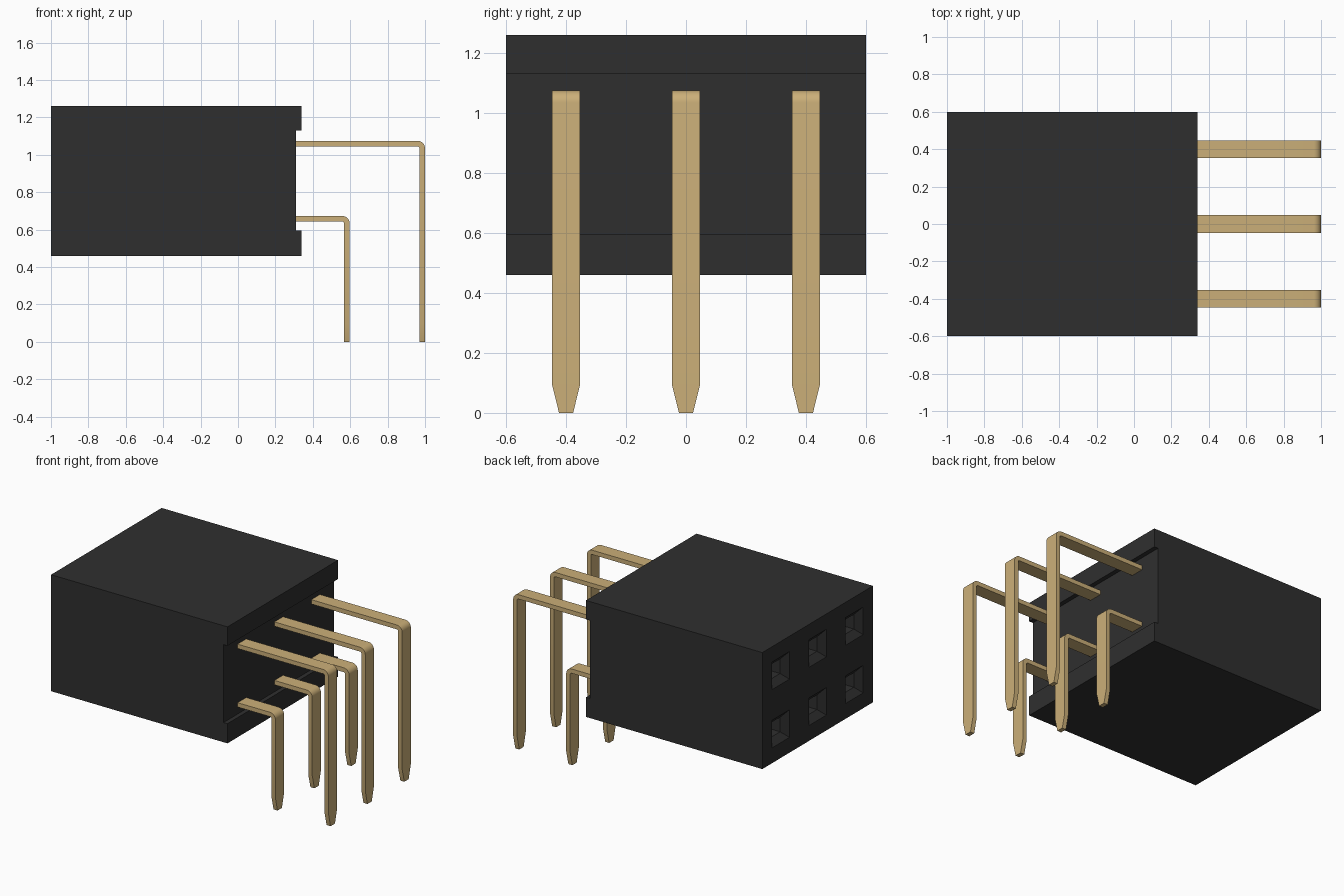
import bpy, bmesh, math

cube = bpy.data.objects.get("Cube")
if cube:
    bpy.data.objects.remove(cube, do_unlink=True)

ROWS = (-0.4, 0.0, 0.4)      # contact positions across the housing
PIN_HALF = 0.047             # half of the pin width
PIN_THICK = 0.03


def material(name, rgb, rough):
    mat = bpy.data.materials.new(name)
    mat.use_nodes = True
    mat.diffuse_color = (*rgb, 1)
    bsdf = mat.node_tree.nodes["Principled BSDF"]
    bsdf.inputs["Base Color"].default_value = (*rgb, 1)
    bsdf.inputs["Roughness"].default_value = rough
    return mat


black = material("black plastic", (0.028, 0.028, 0.028), 0.6)
gold = material("gold metal", (0.6, 0.43, 0.19), 0.5)


def loft(bm, rings):
    """Skin a row of point rings into a closed solid."""
    loops = [[bm.verts.new(p) for p in ring] for ring in rings]
    for a, b in zip(loops, loops[1:]):
        for i in range(len(a)):
            j = (i + 1) % len(a)
            bm.faces.new((a[i], a[j], b[j], b[i]))
    bm.faces.new(loops[0][::-1])
    bm.faces.new(loops[-1])


def finish(name, bm, mat):
    bmesh.ops.recalc_face_normals(bm, faces=bm.faces)
    mesh = bpy.data.meshes.new(name)
    bm.to_mesh(mesh)
    bm.free()
    mesh.materials.append(mat)
    obj = bpy.data.objects.new(name, mesh)
    bpy.context.collection.objects.link(obj)
    return obj


def select(obj):
    bpy.ops.object.select_all(action='DESELECT')
    obj.select_set(True)
    bpy.context.view_layer.objects.active = obj


# Housing: side profile with a shallow channel along the pin side
profile = [(-1, 0.46), (0.34, 0.46), (0.34, 0.595), (0.31, 0.595),
           (0.31, 1.13), (0.34, 1.13), (0.34, 1.26), (-1, 1.26)]
bm = bmesh.new()
loft(bm, [[(x, y, z) for x, z in profile] for y in (-0.6, 0.6)])
housing = finish("housing", bm, black)

# Sockets: funnel mouths leading into narrow square shafts
bm = bmesh.new()
for y in ROWS:
    for z in (0.66, 1.06):
        rings = []
        for x, h in ((-1.02, 0.095), (-1, 0.095), (-0.96, 0.05), (-0.6, 0.05)):
            rings.append([(x, y + h * a, z + h * b)
                          for a, b in ((-1, -1), (1, -1), (1, 1), (-1, 1))])
        loft(bm, rings)
cutter = finish("socket_cutter", bm, black)
cutter.hide_render = True

cut = housing.modifiers.new("sockets", 'BOOLEAN')
cut.operation = 'DIFFERENCE'
cut.solver = 'EXACT'
cut.object = cutter
select(housing)
bpy.ops.object.modifier_apply(modifier=cut.name)
bpy.data.objects.remove(cutter, do_unlink=True)


# Pins: flat strip, rounded right-angle bend, tapered tip
def pin(name, y, reach, top):
    r_out, r_in = 0.04, 0.04 - PIN_THICK
    cx, cz = reach - r_out, top - r_out
    sections = [((0.3, top), (0.3, top - PIN_THICK), PIN_HALF)]
    for i in range(9):
        a = math.pi / 2 * (1 - i / 8)
        c, s = math.cos(a), math.sin(a)
        sections.append(((cx + r_out * c, cz + r_out * s),
                         (cx + r_in * c, cz + r_in * s), PIN_HALF))
    for z, half in ((0.095, PIN_HALF), (0, PIN_HALF / 2)):
        sections.append(((reach, z), (reach - PIN_THICK, z), half))
    bm = bmesh.new()
    loft(bm, [[(o[0], y - h, o[1]), (o[0], y + h, o[1]),
               (n[0], y + h, n[1]), (n[0], y - h, n[1])]
              for o, n, h in sections])
    obj = finish(name, bm, gold)
    select(obj)
    bpy.ops.object.shade_smooth_by_angle(angle=math.radians(14))


for n, y in enumerate(ROWS, 1):
    pin(f"upper_pin_{n}", y, 1.0, 1.075)
    pin(f"lower_pin_{n}", y, 0.597, 0.673)
